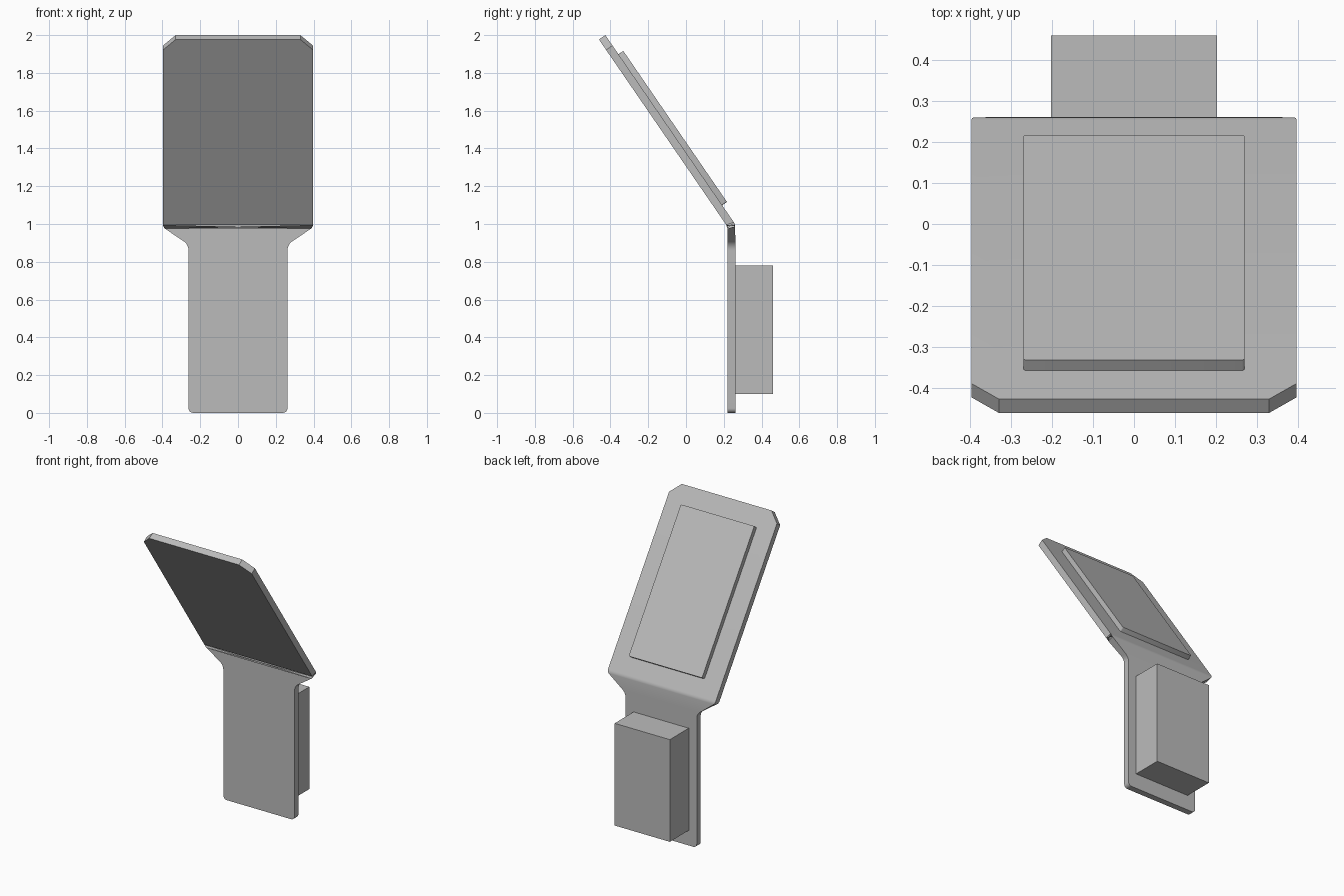
import bpy, bmesh, math
from mathutils import Vector, Matrix

cube = bpy.data.objects.get("Cube")
if cube:
    bpy.data.objects.remove(cube, do_unlink=True)

# Single material
grey = bpy.data.materials.new("light grey")
grey.use_nodes = True
COLOR = (0.5, 0.5, 0.5, 1)
grey.diffuse_color = COLOR
grey.node_tree.nodes["Principled BSDF"].inputs["Base Color"].default_value = COLOR

THICK = 0.041
FRONT_Y, BEND_Z = 0.22, 0.985
UP = Vector((0, -0.566, 0.8245))      # along the tilted plate
BACK = Vector((0, 0.8245, 0.566))     # out of its rear face
BEND = Vector((0, FRONT_Y, BEND_Z))
TILT_LEN = 1.203


def finish(name, bm):
    bmesh.ops.recalc_face_normals(bm, faces=bm.faces)
    mesh = bpy.data.meshes.new(name)
    bm.to_mesh(mesh)
    bm.free()
    mesh.materials.append(grey)
    obj = bpy.data.objects.new(name, mesh)
    bpy.context.collection.objects.link(obj)
    bpy.ops.object.select_all(action='DESELECT')
    obj.select_set(True)
    bpy.context.view_layer.objects.active = obj
    bpy.ops.object.shade_smooth_by_angle(angle=math.radians(25))
    return obj


def arc(cx, cz, r, a0, a1, n=5):
    angles = [math.radians(a0 + (a1 - a0) * i / n) for i in range(n + 1)]
    return [(cx + r * math.cos(a), cz + r * math.sin(a)) for a in angles]


def box(name, size, matrix, round_axis=None, radius=0.0):
    bm = bmesh.new()
    bmesh.ops.create_cube(bm, size=1)
    bmesh.ops.scale(bm, vec=size, verts=bm.verts)
    if round_axis is not None:
        edges = [e for e in bm.edges
                 if abs((e.verts[0].co - e.verts[1].co)[round_axis]) > 1e-4]
        bmesh.ops.bevel(bm, geom=edges, offset=radius, segments=3,
                        profile=0.5, affect='EDGES')
    bm.transform(matrix)
    return finish(name, bm)


# Bent plate: half outlines of the upright stem and the tilted head
stem = arc(0.237, 0.025, 0.025, -90, 0) + arc(0.322, 0.86, 0.06, 180, 130)
head = [(0.397, TILT_LEN - 0.067), (0.33, TILT_LEN)]
bend_back_z = (1 - BACK.y) * THICK / BACK.z

bm = bmesh.new()


def layer(depth):
    """Vertices of one plate surface: stem, bend and head, right half then left."""
    sides = []
    for s in (1, -1):
        low = [bm.verts.new((s * x, FRONT_Y + depth, z)) for x, z in stem]
        mid = bm.verts.new((s * 0.397, FRONT_Y + depth,
                            BEND_Z + depth / THICK * bend_back_z))
        top = [bm.verts.new(BEND + UP * t + BACK * depth + Vector((s * x, 0, 0)))
               for x, t in head]
        sides.append((low, mid, top))
    (la, ma, ta), (lb, mb, tb) = sides
    bm.faces.new(la + [ma, mb] + lb[::-1])
    bm.faces.new([ma] + ta + tb[::-1] + [mb])
    return la + [ma] + ta + tb[::-1] + [mb] + lb[::-1], [ma, mb]


front, front_bend = layer(0)
rear, rear_bend = layer(THICK)
for i in range(len(front)):
    j = (i + 1) % len(front)
    bm.faces.new((front[i], front[j], rear[j], rear[i]))
ring = set(front_bend + rear_bend)
bend_edges = [e for e in bm.edges if set(e.verts) <= ring]
bmesh.ops.bevel(bm, geom=bend_edges, offset=0.012, segments=3,
                profile=0.5, affect='EDGES')
finish("bent_plate", bm)

# Raised panel on the rear of the tilted head
PANEL = (0.54, 0.032, 0.97)
axes = Matrix((Vector((1, 0, 0)), BACK, UP)).transposed().to_4x4()
center = BEND + UP * 0.595 + BACK * (THICK + PANEL[1] / 2 - 0.001)
box("rear_panel", PANEL, Matrix.Translation(center) @ axes, 1, 0.008)

# Block on the rear of the stem
box("rear_block", (0.406, 0.2, 0.68), Matrix.Translation((0, 0.36, 0.44)))
